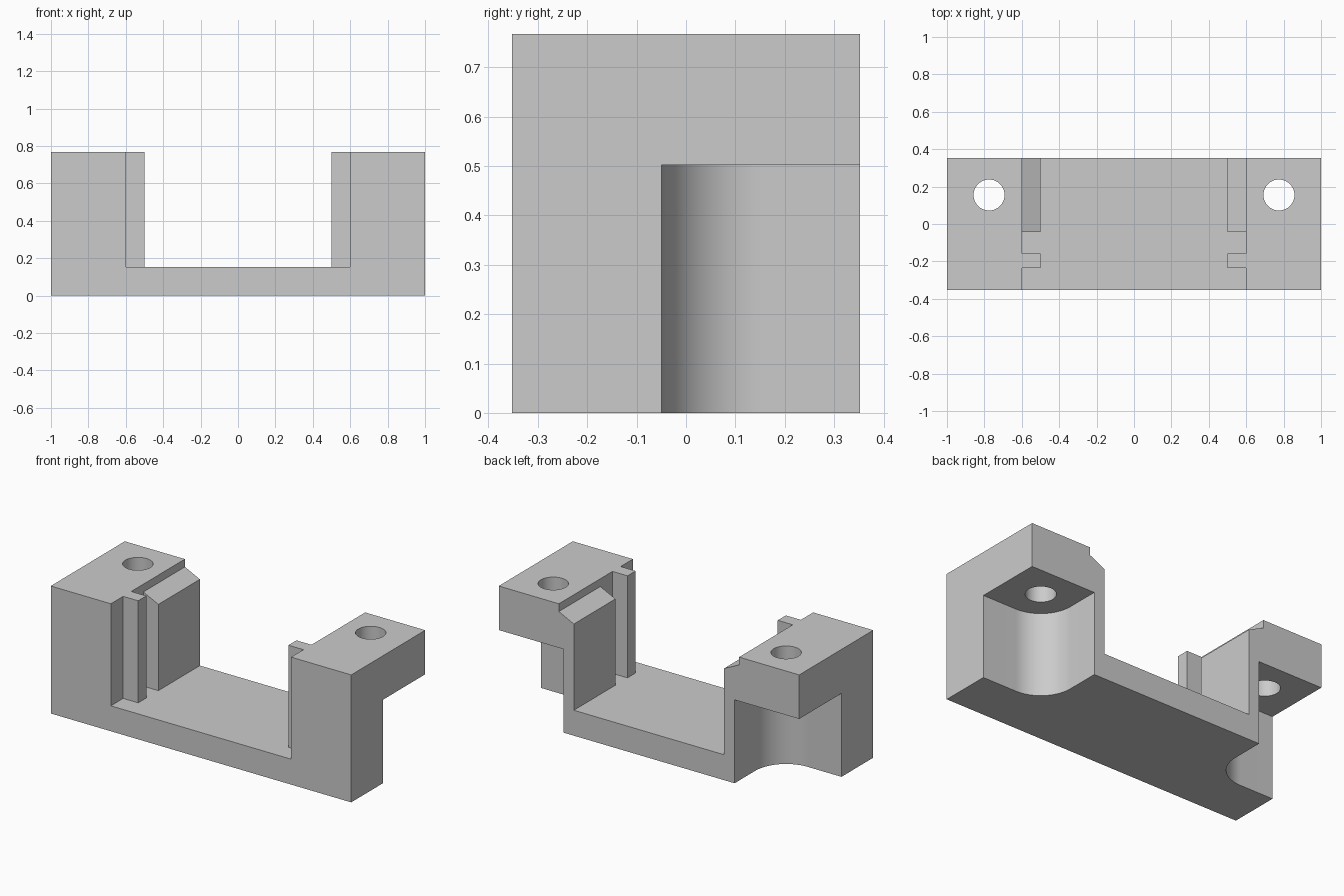
import bpy, bmesh, math

if "Cube" in bpy.data.objects:
    bpy.data.objects.remove(bpy.data.objects["Cube"])

grey = bpy.data.materials.new("grey")
grey.diffuse_color = (0.6, 0.6, 0.6, 1)
grey.use_nodes = True
grey.node_tree.nodes["Principled BSDF"].inputs["Base Color"].default_value = grey.diffuse_color

HEIGHT, FLOOR, DEPTH = 0.767, 0.153, 0.352   # tower top, floor top, half depth
HOLE_X, HOLE_Y, HOLE_R = 0.775, 0.155, 0.083
NOTCH_R, NOTCH_TOP = 0.205, 0.502


def prism(name, points, start, end, axis):
    """Extrude a 2D outline: (x, z) along y, or (x, y) along z."""
    place = (lambda p, t: (p[0], t, p[1])) if axis == "y" else (lambda p, t: (p[0], p[1], t))
    bm = bmesh.new()
    face = bm.faces.new([bm.verts.new(place(p, start)) for p in points])
    new = bmesh.ops.extrude_face_region(bm, geom=[face])["geom"]
    step = (0, end - start, 0) if axis == "y" else (0, 0, end - start)
    bmesh.ops.translate(bm, vec=step, verts=[v for v in new if isinstance(v, bmesh.types.BMVert)])
    bmesh.ops.recalc_face_normals(bm, faces=bm.faces)
    mesh = bpy.data.meshes.new(name)
    bm.to_mesh(mesh)
    bm.free()
    mesh.materials.append(grey)
    obj = bpy.data.objects.new(name, mesh)
    bpy.context.collection.objects.link(obj)
    return obj


def combine(target, tool, operation):
    """Apply a boolean and remove the tool."""
    mod = target.modifiers.new(tool.name, "BOOLEAN")
    mod.object, mod.operation, mod.solver = tool, operation, "EXACT"
    bpy.context.view_layer.objects.active = target
    bpy.ops.object.modifier_apply(modifier=mod.name)
    bpy.data.objects.remove(tool)


def arc(cx, cy, r, a0, a1, n):
    return [(cx + r * math.cos(math.radians(a0 + (a1 - a0) * i / n)),
             cy + r * math.sin(math.radians(a0 + (a1 - a0) * i / n))) for i in range(n + 1)]


# U-shaped body: floor between two towers
body = prism("bracket_body", [(-1, 0), (1, 0), (1, HEIGHT), (0.6, HEIGHT), (0.6, FLOOR),
                              (-0.6, FLOOR), (-0.6, HEIGHT), (-1, HEIGHT)], -DEPTH, DEPTH, "y")

for s in (-1, 1):
    side = lambda pts: [(s * a, b) for a, b in pts]
    # wide rear rib with sloped top
    combine(body, prism("wide_rib", side([(0.5, 0.1), (0.65, 0.1), (0.65, 0.72), (0.6, 0.72),
                                          (0.5, 0.672)]), -0.043, DEPTH, "y"), "UNION")
    # narrow front rib, full height
    combine(body, prism("narrow_rib", side([(0.5, 0.1), (0.65, 0.1), (0.65, HEIGHT),
                                            (0.5, HEIGHT)]), -0.235, -0.158, "y"), "UNION")
    # rounded notch under the rear corner
    outline = [(1.1, HOLE_Y - NOTCH_R)] + arc(HOLE_X, HOLE_Y, NOTCH_R, 270, 180, 24)
    outline += [(HOLE_X - NOTCH_R, 0.5), (1.1, 0.5)]
    combine(body, prism("notch", side(outline), -0.1, NOTCH_TOP, "z"), "DIFFERENCE")
    # vertical bolt hole
    circle = arc(HOLE_X, HOLE_Y, HOLE_R, 0, 360, 48)[:-1]
    combine(body, prism("bolt_hole", side(circle), 0.3, 1, "z"), "DIFFERENCE")

# smooth the round walls, keep corners sharp
bpy.ops.object.select_all(action="DESELECT")
body.select_set(True)
bpy.context.view_layer.objects.active = body
bpy.ops.object.shade_smooth_by_angle(angle=math.radians(25))
